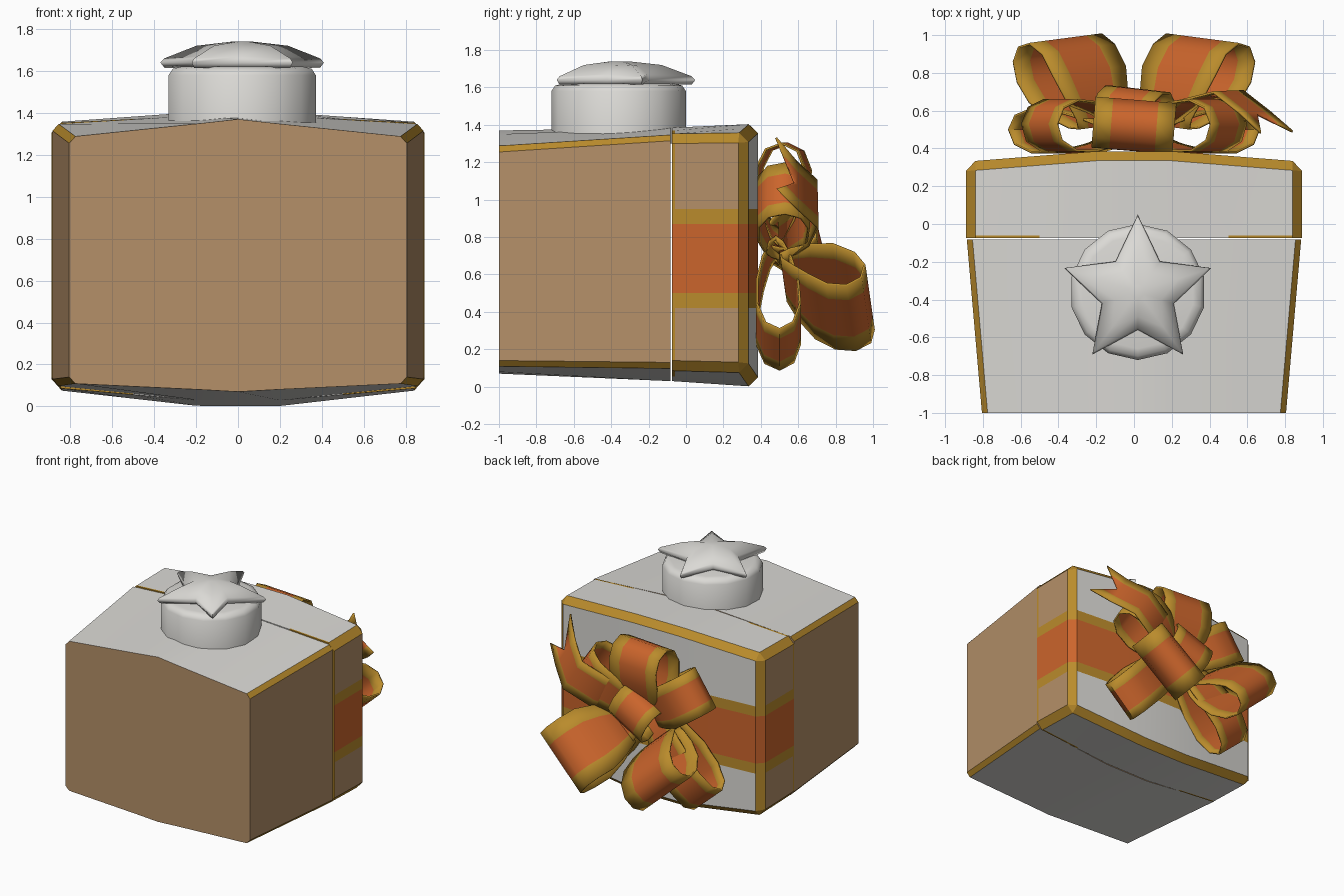
import bpy, bmesh, math
from mathutils import Vector

cube = bpy.data.objects.get("Cube")
if cube:
    bpy.data.objects.remove(cube, do_unlink=True)


def make_material(name, rgb):
    m = bpy.data.materials.new(name)
    m.use_nodes = True
    m.diffuse_color = (*rgb, 1)
    m.node_tree.nodes["Principled BSDF"].inputs["Base Color"].default_value = (*rgb, 1)
    return m


MATS = [make_material("light_grey", (0.71, 0.70, 0.67)),
        make_material("tan", (0.46, 0.28, 0.14)),
        make_material("gold", (0.49, 0.26, 0.025)),
        make_material("orange", (0.60, 0.13, 0.025))]
GREY, TAN, GOLD, ORANGE = range(4)


def finish(name, bm, angle=30):
    bmesh.ops.recalc_face_normals(bm, faces=bm.faces[:])
    mesh = bpy.data.meshes.new(name)
    bm.to_mesh(mesh)
    bm.free()
    for m in MATS:
        mesh.materials.append(m)
    obj = bpy.data.objects.new(name, mesh)
    bpy.context.collection.objects.link(obj)
    bpy.ops.object.select_all(action='DESELECT')
    obj.select_set(True)
    bpy.context.view_layer.objects.active = obj
    bpy.ops.object.shade_smooth_by_angle(angle=math.radians(angle))
    return obj


def loft(rings):
    """Closed rings joined by quads, with both ends capped."""
    bm = bmesh.new()
    vs = [[bm.verts.new(p) for p in r] for r in rings]
    n = len(vs[0])
    for a, b in zip(vs, vs[1:]):
        for i in range(n):
            bm.faces.new((a[i], a[(i + 1) % n], b[(i + 1) % n], b[i]))
    bm.faces.new(vs[0])
    bm.faces.new(vs[-1])
    bmesh.ops.recalc_face_normals(bm, faces=bm.faces[:])
    return bm


def bevel_gold(bm, rule, size):
    edges = [e for e in bm.edges if rule(e.verts[0].co, e.verts[1].co)]
    bmesh.ops.bevel(bm, geom=edges, offset=size, segments=1, profile=0.5,
                    affect='EDGES', material=GOLD)
    bm.normal_update()


# Box body: slightly tapered, with bowed top and bottom
def body_section(x, low_f, high_f, low_r, high_r):
    return [(x * 0.805, -1, low_f), (x * 0.885, -0.083, low_r),
            (x * 0.885, -0.083, high_r), (x * 0.805, -1, high_f)]


side = (0.11, 1.285, 0.10, 1.345)
near = (0.08, 1.35, 0.03, 1.385)
mid = (0.07, 1.37, 0.03, 1.385)
bm = loft([body_section(x, *s) for x, s in
           zip((-1, -0.22, 0, 0.22, 1), (side, near, mid, near, side))])
bevel_gold(bm, lambda a, b: abs(a.x) > 0.7 and a.x * b.x > 0 and abs(b.x) > 0.7
           and abs(a.y - b.y) > 0.5, 0.03)
for f in bm.faces:
    if f.material_index != GOLD:
        f.material_index = GREY if abs(f.normal.z) > 0.7 else TAN
finish("box_body", bm)


# Lid: bowed slab with gold edges and a ribbon band
def lid_section(x, back, low_f, high_f, low_r, high_r):
    return [(x, -0.075, low_f), (x, back, low_r), (x, back, high_r), (x, -0.075, high_f)]


outer = (0.33, 0.09, 1.35, 0.08, 1.355)
inner = (0.385, 0.03, 1.385, 0.0, 1.405)
bm = loft([lid_section(x, *s) for x, s in
           zip((-0.89, -0.2, 0.2, 0.89), (outer, inner, inner, outer))])
bevel_gold(bm, lambda a, b: (a.y + b.y > 0.2 and abs(a.z - b.z) < 0.2 or a.x == b.x
           and abs(a.x) > 0.8) and a.y + b.y > -0.1
           and not (a.x == b.x and abs(a.x) < 0.8), 0.05)
cuts = [((0, 0, z), (0, 0, 1)) for z in (0.42, 0.5, 0.87, 0.95)]
cuts += [((x, 0, 0), (1, 0, 0)) for x in (-0.5, 0.5)]
cuts.append(((0, -0.06, 0), (0, 1, 0)))
for co, no in cuts:
    bmesh.ops.bisect_plane(bm, geom=bm.verts[:] + bm.edges[:] + bm.faces[:],
                           plane_co=co, plane_no=no)
bm.normal_update()
for f in bm.faces:
    c, n = f.calc_center_median(), f.normal
    if f.material_index != GOLD and abs(n.x) > 0.7:
        f.material_index = TAN
    if c.y < -0.06 and abs(c.x) > 0.5:
        f.material_index = GOLD
    if 0.42 < c.z < 0.95 and n.y > -0.5 and abs(n.z) < 0.5:
        f.material_index = ORANGE if 0.5 < c.z < 0.87 else GOLD
finish("lid", bm)


# Round stud and star on top
CX, CY = 0.02, -0.36


def polar(r, z, i, n):
    a = math.pi / 2 + 2 * math.pi * i / n
    return (CX + r * math.cos(a), CY + r * math.sin(a), z)


bm = loft([[polar(r, z, i, 14) for i in range(14)]
           for r, z in ((0.36, 1.3), (0.36, 1.58), (0.34, 1.61), (0.3, 1.62))])
finish("round_stud", bm, 50)


def star_ring(tip, dip, z_tip, z_dip):
    return [polar(dip, z_dip, i, 10) if i % 2 else polar(tip, z_tip, i, 10) for i in range(10)]


bm = loft([star_ring(0.39, 0.18, 1.615, 1.615), star_ring(0.41, 0.2, 1.64, 1.64),
           star_ring(0.39, 0.19, 1.66, 1.67), star_ring(0.23, 0.13, 1.72, 1.715),
           star_ring(0.05, 0.04, 1.74, 1.74)])
finish("star", bm, 75)


# Ribbons: strips with gold borders and an orange middle
ACROSS = (-0.5, -0.28, 0, 0.28, 0.5)


def strip(name, rows, closed):
    bm = bmesh.new()
    vs = [[bm.verts.new(p) for p in row] for row in rows]
    pairs = list(zip(vs, vs[1:] + vs[:1]))
    for a, b in pairs if closed else pairs[:-1]:
        for k in range(4):
            f = bm.faces.new((a[k], a[k + 1], b[k + 1], b[k]))
            f.material_index = GOLD if k in (0, 3) else ORANGE
    obj = finish(name, bm, 50)
    mod = obj.modifiers.new("thickness", 'SOLIDIFY')
    mod.thickness = 0.012
    mod.offset = 0


def ribbon_loop(name, base, tip, across, height, width, steps=12):
    base, tip = Vector(base), Vector(tip)
    run = tip - base
    out = run.normalized()
    w = Vector(across)
    w = (w - out * w.dot(out)).normalized()
    n = out.cross(w)
    rows = []
    for i in range(steps):
        t = 2 * math.pi * i / steps
        s = (1 - math.cos(t)) / 2
        p = base + run * s + n * (0.65 * height * math.sin(t) * (0.4 + 0.6 * s))
        rows.append([p + w * k * width * (0.6 + 0.4 * min(1, s * 2.5)) for k in ACROSS])
    strip(name, rows, True)


ribbon_loop("bow_top_loop", (0, 0.5, 0.76), (0, 0.53, 1.3), (1, -0.08, 0), 0.27, 0.43)
ribbon_loop("bow_knot", (0, 0.42, 0.74), (0, 0.71, 0.81), (1, 0, 0.5), 0.28, 0.34)
for s, label in ((1, "left"), (-1, "right")):
    ribbon_loop(f"bow_upper_loop_{label}", (0.06 * s, 0.5, 0.76), (0.5 * s, 0.53, 1.06),
                (-0.57 * s, 0, 0.82), 0.28, 0.33)
    ribbon_loop(f"bow_lower_loop_{label}", (0.06 * s, 0.48, 0.74), (0.54 * s, 0.5, 0.2),
                (0.7 * s, 0, 0.65), 0.24, 0.33)
    ribbon_loop(f"bow_outward_loop_{label}", (0.18 * s, 0.52, 0.61), (0.42 * s, 0.96, 0.41),
                (0.4 * s, -0.07, 0.38), 0.27, 0.52)

# Swallow-tailed ribbon end
path = [Vector(p) for p in ((0.1, 0.5, 0.78), (0.3, 0.65, 0.88), (0.5, 0.7, 0.98), (0.64, 0.59, 1.08))]
w = Vector((0.5, 0.02, -0.8)).normalized()
rows = [[p + w * k * 0.3 for k in ACROSS] for p in path]
reach = Vector((0.11, -0.1, 0.11))
rows.append([path[-1] + w * k * 0.32 + reach * (0.1 + 1.9 * abs(k)) for k in ACROSS])
strip("bow_tail", rows, False)
